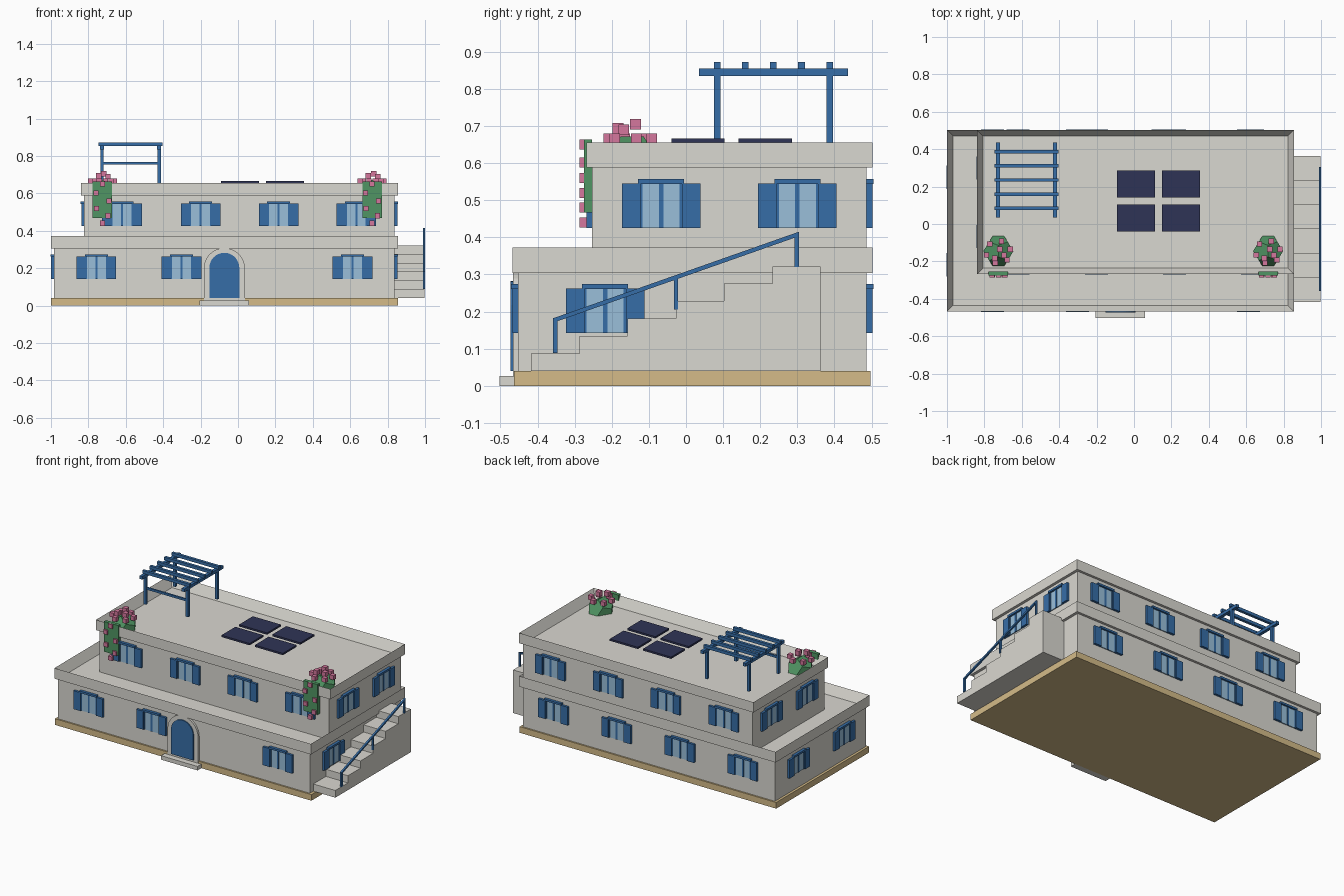
import bpy, bmesh, math
from mathutils import Matrix, Vector

if "Cube" in bpy.data.objects:
    bpy.data.objects.remove(bpy.data.objects["Cube"])


def material(name, rgb):
    m = bpy.data.materials.new(name)
    m.diffuse_color = (*rgb, 1)
    m.use_nodes = True
    m.node_tree.nodes["Principled BSDF"].inputs["Base Color"].default_value = m.diffuse_color
    return m


WALL = material("whitewash", (0.70, 0.686, 0.638))
STONE = material("sandstone", (0.66, 0.50, 0.25))
BLUE = material("blue_paint", (0.037, 0.155, 0.39))
GLASS = material("pale_glass", (0.32, 0.52, 0.70))
PANEL = material("dark_panel", (0.028, 0.034, 0.092))
GREEN = material("leaf_green", (0.08, 0.30, 0.125))
PINK = material("flower_pink", (0.66, 0.185, 0.34))


def finish(name, bm, mat):
    bmesh.ops.recalc_face_normals(bm, faces=bm.faces)
    me = bpy.data.meshes.new(name)
    bm.to_mesh(me)
    bm.free()
    me.materials.append(mat)
    ob = bpy.data.objects.new(name, me)
    bpy.context.collection.objects.link(ob)
    return ob


def add_box(bm, x0, x1, y0, y1, z0, z1, turn=0.0):
    m = (Matrix.Rotation(turn, 4, 'Z')
         @ Matrix.Translation(((x0 + x1) / 2, (y0 + y1) / 2, (z0 + z1) / 2))
         @ Matrix.Diagonal((x1 - x0, y1 - y0, z1 - z0, 1)))
    bmesh.ops.create_cube(bm, size=1, matrix=m)


def boxes(name, mat, items):
    bm = bmesh.new()
    for b in items:
        add_box(bm, *b)
    return finish(name, bm, mat)


def tray(name, mat, box, rim, depth):
    """Box whose top is sunk inside a rim: a roof deck with its parapet."""
    bm = bmesh.new()
    add_box(bm, *box)
    bm.normal_update()
    top = [f for f in bm.faces if f.normal.z > 0.9]
    bmesh.ops.inset_region(bm, faces=top, thickness=rim, use_even_offset=True)
    bmesh.ops.translate(bm, verts=top[0].verts[:], vec=(0, 0, -depth))
    return finish(name, bm, mat)


def prism(name, mat, pts, axis, a, b):
    """Extrude a (u, z) profile along x or y from a to b."""
    bm = bmesh.new()
    place = (lambda u, z: (a, u, z)) if axis == 'x' else (lambda u, z: (u, a, z))
    face = bm.faces.new([bm.verts.new(place(u, z)) for u, z in pts])
    ext = bmesh.ops.extrude_face_region(bm, geom=[face])
    move = Vector((b - a, 0, 0)) if axis == 'x' else Vector((0, b - a, 0))
    bmesh.ops.translate(bm, vec=move,
                        verts=[v for v in ext["geom"] if isinstance(v, bmesh.types.BMVert)])
    return finish(name, bm, mat)


# Main building: plinth, two storeys, two parapeted roofs
boxes("plinth", STONE, [(-1.0, 0.855, -0.463, 0.497, 0, 0.04)])
boxes("ground_floor", WALL, [(-0.984, 0.837, -0.453, 0.487, 0.04, 0.306)])
tray("terrace_parapet", WALL, (-1.0, 0.855, -0.468, 0.503, 0.304, 0.373), 0.032, 0.06)
boxes("upper_floor", WALL, [(-0.823, 0.837, -0.253, 0.487, 0.31, 0.59)])
tray("roof_parapet", WALL, (-0.84, 0.855, -0.268, 0.503, 0.588, 0.655), 0.032, 0.063)

# Windows: (turn, wall distance, sill height, positions along the wall)
ground_x = [-0.757, -0.302, 0.155, 0.612]
upper_x = [-0.62, -0.20, 0.217, 0.633]
walls = [
    (0, 0.453, 0.142, [-0.757, -0.302, 0.612]),
    (0, 0.253, 0.425, upper_x),
    (90, 0.837, 0.142, [-0.218, 0.25]),
    (90, 0.837, 0.425, [-0.067, 0.30]),
    (180, 0.487, 0.142, [-x for x in ground_x]),
    (180, 0.487, 0.425, [-x for x in upper_x]),
    (270, 0.984, 0.142, [0.218, -0.25]),
    (270, 0.823, 0.425, [0.067, -0.30]),
]
panes, shutters, frames = [], [], []
for deg, d, z, places in walls:
    t = math.radians(deg)
    for u in places:
        panes.append((u - 0.056, u + 0.056, -d - 0.006, -d + 0.004, z, z + 0.12, t))
        for s in (-1, 1):
            c = u + s * 0.081
            shutters.append((c - 0.025, c + 0.025, -d - 0.015, -d + 0.004, z, z + 0.12, t))
            e = u + s * 0.053
            frames.append((e - 0.003, e + 0.003, -d - 0.008, -d + 0.004, z, z + 0.12, t))
        frames.append((u - 0.006, u + 0.006, -d - 0.009, -d + 0.004, z, z + 0.12, t))
        frames.append((u - 0.062, u + 0.062, -d - 0.018, -d + 0.004, z + 0.119, z + 0.132, t))
boxes("window_panes", GLASS, panes)
boxes("window_shutters", BLUE, shutters)
boxes("window_frames", BLUE, frames)


# Arched doorway with front step
def arch(cx, r, bottom, spring):
    curve = [(cx + r * math.cos(math.pi * i / 16), spring + r * math.sin(math.pi * i / 16))
             for i in range(17)]
    return [(cx + r, bottom)] + curve + [(cx - r, bottom)]


prism("door_surround", WALL, arch(-0.073, 0.11, 0.027, 0.198), 'y', -0.45, -0.466)
prism("door", BLUE, arch(-0.073, 0.08, 0.04, 0.202), 'y', -0.45, -0.473)
boxes("door_step", WALL, [(-0.205, 0.059, -0.502, -0.453, 0, 0.026)])

# Outside staircase
run, rise, y0, z0 = 0.13, 0.047, -0.417, 0.04
steps = [(y0, z0)]
for i in range(6):
    h = z0 + rise * (i + 1)
    steps += [(y0 + run * i, h), (y0 + run * (i + 1), h)]
steps.append((y0 + run * 6, z0))
prism("staircase", WALL, steps, 'x', 0.83, 0.996)

# Stair railing
boxes("railing_posts", BLUE, [(0.988, 1.0, y - 0.006, y + 0.006, a, b) for y, a, b in
                              ((-0.352, 0.088, 0.175), (-0.027, 0.205, 0.288), (0.298, 0.32, 0.41))])
prism("handrail", BLUE, [(-0.358, 0.17), (0.304, 0.403), (0.304, 0.415), (-0.358, 0.182)],
      'x', 0.988, 1.0)

# Roof pergola
px, py = (-0.727, -0.422), (0.084, 0.387)
boxes("pergola_posts", BLUE, [(x - 0.009, x + 0.009, y - 0.009, y + 0.009, 0.655, 0.84)
                              for x in px for y in py])
boxes("pergola_beams", BLUE, [(x - 0.01, x + 0.01, 0.035, 0.437, 0.835, 0.855) for x in px])
boxes("pergola_slats", BLUE, [(-0.745, -0.404, y - 0.009, y + 0.009, 0.853, 0.873)
                              for y in (0.084, 0.16, 0.235, 0.311, 0.387)])
boxes("pergola_rail", BLUE, [(px[0], px[1], py[0] - 0.006, py[0] + 0.006, 0.753, 0.767)])

# Solar panels
boxes("solar_panels", PANEL, [(x, x + 0.203, y, y + 0.143, 0.655, 0.667)
                              for x in (-0.092, 0.149) for y in (-0.039, 0.142)])


# Flowering shrubs and trailing vines at both front roof corners
def shrub(name, cx, cy, cz, r):
    phi = (1 + 5 ** 0.5) / 2
    signs = (-1, 1)
    pts = [(a, b, c) for a in signs for b in signs for c in signs]
    for a in signs:
        for b in signs:
            p, q = a / phi, b * phi
            pts += [(0, p, q), (p, q, 0), (q, 0, p)]
    k = r / 3 ** 0.5
    bm = bmesh.new()
    for x, y, z in pts:
        bm.verts.new((cx + x * k, cy + y * k, cz + z * k))
    bmesh.ops.convex_hull(bm, input=bm.verts[:])
    bmesh.ops.dissolve_limit(bm, angle_limit=0.02, verts=bm.verts[:], edges=bm.edges[:])
    finish(name, bm, GREEN)


def blossom(x, y, z, s):
    return (x - s, x + s, y - s, y + s, z - s, z + s)


for side, cx in (("left", -0.725), ("right", 0.717)):
    shrub(side + "_shrub", cx, -0.145, 0.592, 0.086)
    buds = []
    for i in range(6):
        a = math.radians(60 * i + 15)
        buds.append(blossom(cx + 0.066 * math.cos(a), -0.15 + 0.06 * math.sin(a),
                            0.666, 0.014))
    for dx, dy, z in ((-0.02, -0.035, 0.694), (0.008, 0.012, 0.705), (0.03, -0.02, 0.69)):
        buds.append(blossom(cx + dx, -0.148 + dy, z, 0.0145))
    boxes(side + "_shrub_flowers", PINK, buds)
    boxes(side + "_vine", GREEN, [(cx - 0.052, cx + 0.052, -0.275, -0.253, 0.467, 0.664)])
    boxes(side + "_vine_flowers", PINK,
          [blossom(cx + dx, -0.273, z, 0.0135) for dx, z in
           ((0.0, 0.65), (-0.035, 0.602), (0.035, 0.56), (-0.032, 0.52), (0.03, 0.48), (0.0, 0.44))])
